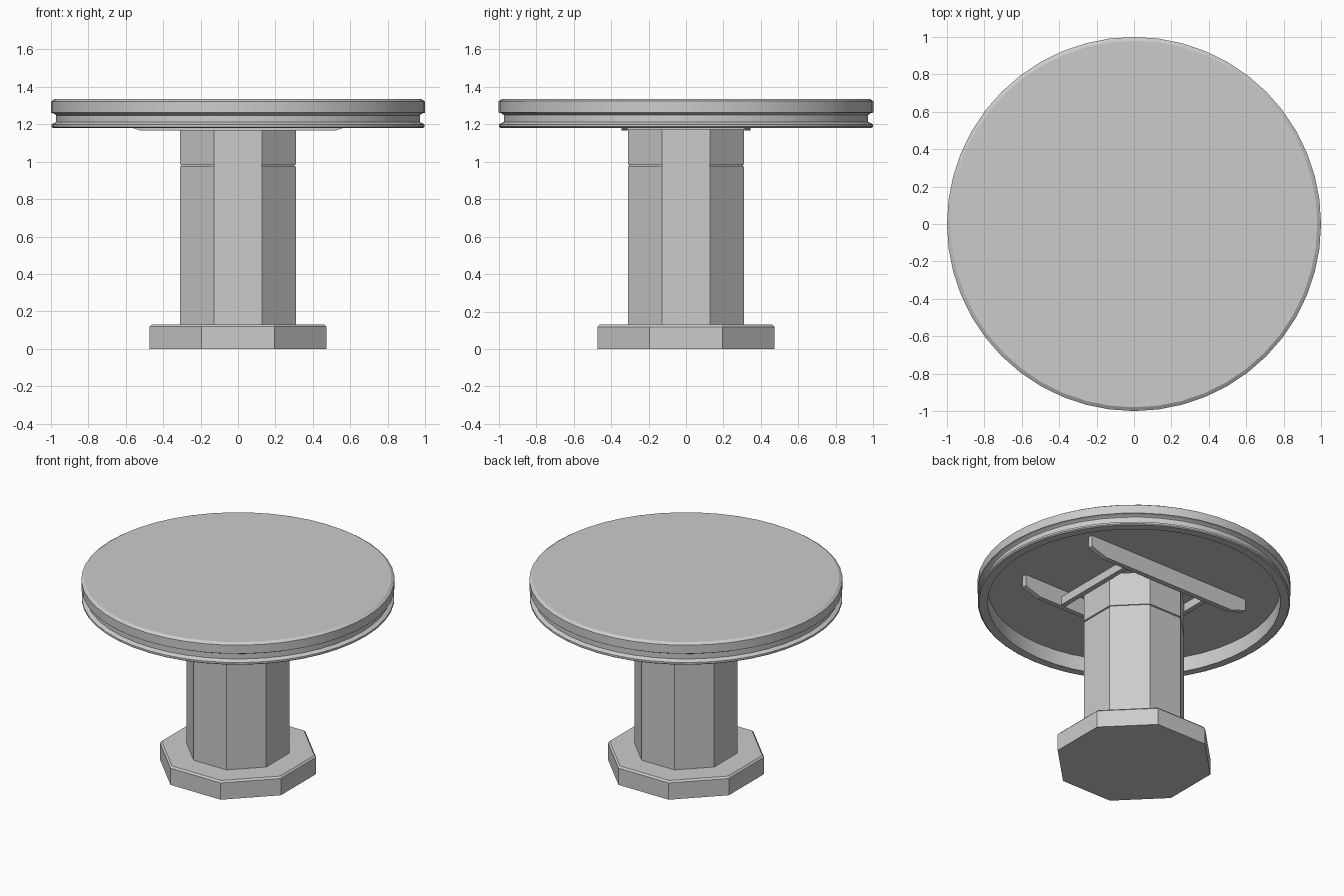
import bpy, math

if "Cube" in bpy.data.objects:
    bpy.data.objects.remove(bpy.data.objects["Cube"])

grey = bpy.data.materials.new("plain_grey")
grey.diffuse_color = (0.6, 0.6, 0.6, 1)
grey.use_nodes = True
grey.node_tree.nodes["Principled BSDF"].inputs["Base Color"].default_value = grey.diffuse_color


def make(name, verts, faces, smooth=False):
    mesh = bpy.data.meshes.new(name)
    mesh.from_pydata(verts, [], faces)
    mesh.materials.append(grey)
    ob = bpy.data.objects.new(name, mesh)
    bpy.context.collection.objects.link(ob)
    if smooth:
        bpy.ops.object.select_all(action='DESELECT')
        ob.select_set(True)
        bpy.context.view_layer.objects.active = ob
        bpy.ops.object.shade_smooth_by_angle(angle=math.radians(30))
    return ob


def lathe(name, profile, sides, turn=0.0, smooth=False):
    """Spin a (radius, z) profile from bottom to top and cap both ends."""
    verts = [(r * math.cos(turn + math.tau * i / sides),
              r * math.sin(turn + math.tau * i / sides), z)
             for r, z in profile for i in range(sides)]
    faces = [(k * sides + i, k * sides + (i + 1) % sides,
              (k + 1) * sides + (i + 1) % sides, (k + 1) * sides + i)
             for k in range(len(profile) - 1) for i in range(sides)]
    faces.append(tuple(reversed(range(sides))))
    faces.append(tuple(range(len(verts) - sides, len(verts))))
    return make(name, verts, faces, smooth)


def plank(name, outline, y0, y1, turned=False):
    """Extrude an (x, z) outline along y, optionally turned a quarter."""
    n = len(outline)
    verts = [(x, y, z) for y in (y0, y1) for x, z in outline]
    faces = [tuple(range(n)), tuple(reversed(range(n, 2 * n)))]
    faces += [(i, i + n, (i + 1) % n + n, (i + 1) % n) for i in range(n)]
    ob = make(name, verts, faces)
    if turned:
        ob.rotation_euler.z = math.pi / 2
    return ob


# Octagonal foot and column, sized by the distance across the flats
OCT = 1 / math.cos(math.pi / 8)
lathe("foot", [(r * OCT, z) for r, z in
               [(0.472, 0), (0.472, 0.118), (0.461, 0.13)]], 8, math.pi / 8)
lathe("column", [(r * OCT, z) for r, z in
                 [(0.31, 0.12), (0.31, 0.975), (0.303, 0.975), (0.303, 0.985),
                  (0.31, 0.985), (0.31, 1.22)]], 8, math.pi / 8)

# Round top with a grooved rim and a hollow underside
CEILING = 1.285
lathe("table_top", [(0.935, CEILING), (0.935, 1.18), (0.99, 1.18),
                    (0.998, 1.186), (0.998, 1.199), (0.985, 1.206),
                    (0.972, 1.212), (0.972, 1.248), (0.985, 1.258),
                    (1.0, 1.262), (1.0, 1.322), (0.98, 1.335)], 48, 0, True)

# Supports under the top: two long beams and two short cross bars
beam = [(-0.64, CEILING), (-0.64, 1.205), (-0.52, 1.166),
        (0.52, 1.166), (0.64, 1.205), (0.64, CEILING)]
bar = [(-0.345, 1.23), (-0.345, 1.172), (0.345, 1.172), (0.345, 1.23)]
for side, y in (("front", -0.328), ("back", 0.328)):
    plank(side + "_beam", beam, y - 0.017, y + 0.017)
for side, y in (("left", 0.328), ("right", -0.328)):
    plank(side + "_cross_bar", bar, y - 0.017, y + 0.017, True)
